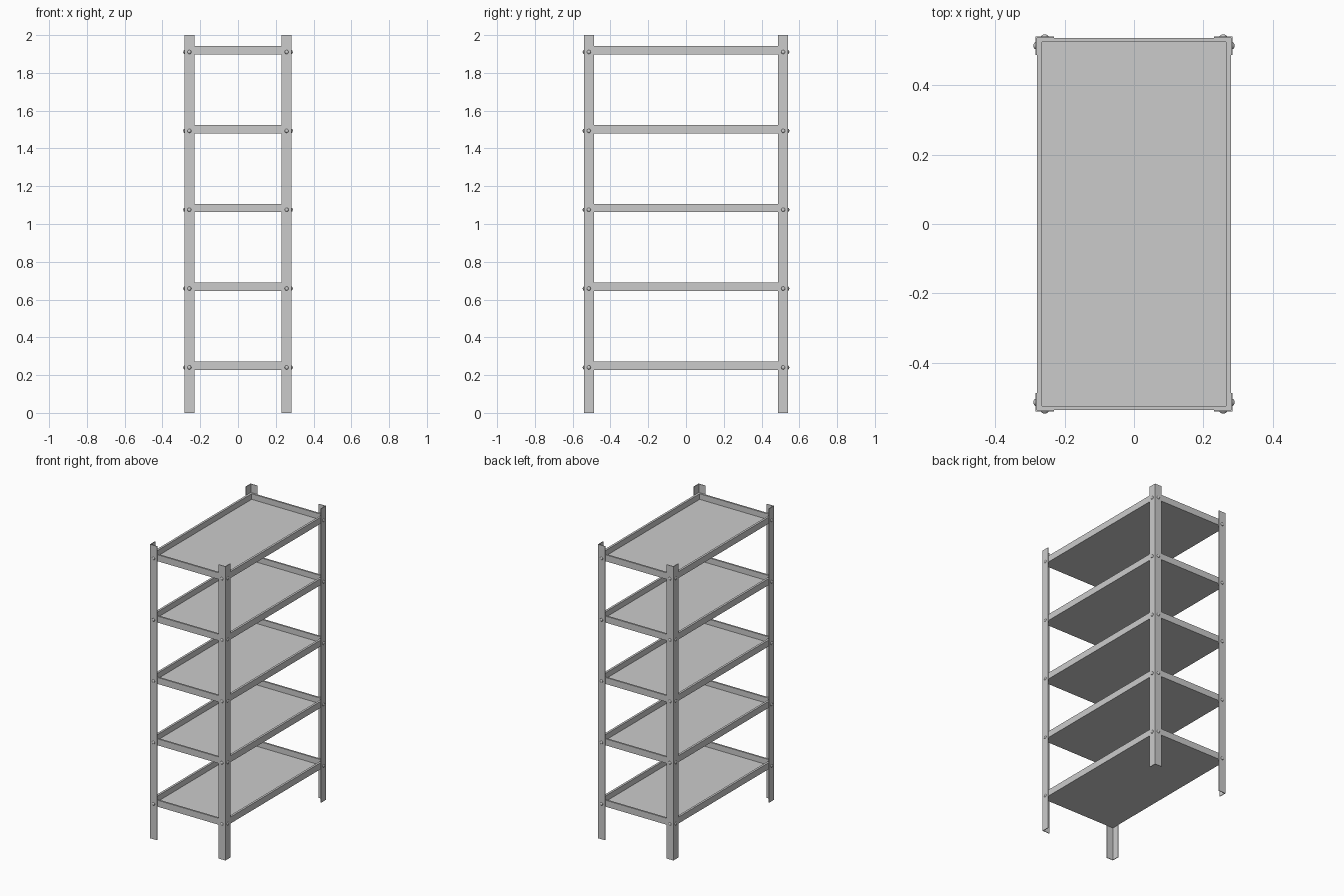
import bpy, bmesh
from math import pi
from mathutils import Matrix, Vector

if "Cube" in bpy.data.objects:
    bpy.data.objects.remove(bpy.data.objects["Cube"])

LX, LY, H = 0.284, 0.541, 2.0      # outer corner of the legs, height
FLANGE, T = 0.053, 0.004           # angle-iron flange width and thickness
SHELF_Z = [0.2275 + 0.4175 * i for i in range(5)]
SHELF_H = 0.044


def finish(bm, name, smooth=False):
    bmesh.ops.recalc_face_normals(bm, faces=bm.faces)
    for f in bm.faces:
        f.smooth = smooth
    me = bpy.data.meshes.new(name)
    bm.to_mesh(me)
    bm.free()
    ob = bpy.data.objects.new(name, me)
    bpy.context.collection.objects.link(ob)
    return ob


def extrude_up(bm, face, height):
    new = bmesh.ops.extrude_face_region(bm, geom=[face])["geom"]
    verts = [v for v in new if isinstance(v, bmesh.types.BMVert)]
    bmesh.ops.translate(bm, verts=verts, vec=(0, 0, height))


# L-profile corner leg
def leg(name, sx, sy):
    profile = [(LX, LY), (LX - FLANGE, LY), (LX - FLANGE, LY - T),
               (LX - T, LY - T), (LX - T, LY - FLANGE), (LX, LY - FLANGE)]
    bm = bmesh.new()
    face = bm.faces.new([bm.verts.new((x * sx, y * sy, 0)) for x, y in profile])
    extrude_up(bm, face, H)
    return finish(bm, name)


# tray shelf: box with a recessed floor and a raised rim
def shelf(name, z):
    ox, oy = LX - T, LY - T
    ix, iy = ox - 0.015, oy - 0.012
    bm = bmesh.new()

    def ring(x, y, h):
        return [bm.verts.new(p) for p in
                ((-x, -y, h), (x, -y, h), (x, y, h), (-x, y, h))]

    rings = [ring(ox, oy, z), ring(ox, oy, z + SHELF_H),
             ring(ix, iy, z + SHELF_H), ring(ix, iy, z + 0.006)]
    for a, b in zip(rings, rings[1:]):
        for i in range(4):
            j = (i + 1) % 4
            bm.faces.new((a[i], a[j], b[j], b[i]))
    bm.faces.new(rings[0])
    bm.faces.new(rings[-1])
    return finish(bm, name)


# domed bolt heads on both flanges of one leg
def bolts(name, sx, sy):
    bm = bmesh.new()
    mid = FLANGE / 2
    for z in SHELF_Z:
        for pos, out in (((LX * sx, (LY - mid) * sy), Vector((sx, 0, 0))),
                         (((LX - mid) * sx, LY * sy), Vector((0, sy, 0)))):
            m = (Matrix.Translation((*pos, z + 0.013))
                 @ out.to_track_quat('Z', 'Y').to_matrix().to_4x4()
                 @ Matrix.Diagonal((0.0105, 0.0105, 0.006, 1)))
            bmesh.ops.create_uvsphere(bm, u_segments=16, v_segments=8,
                                      radius=1, matrix=m)
    return finish(bm, name, smooth=True)


for i, z in enumerate(SHELF_Z):
    shelf(f"shelf_{i + 1}", z)

for sy, depth in ((-1, "front"), (1, "back")):
    for sx, side in ((-1, "left"), (1, "right")):
        leg(f"{depth}_{side}_leg", sx, sy)
        bolts(f"{depth}_{side}_bolts", sx, sy)
